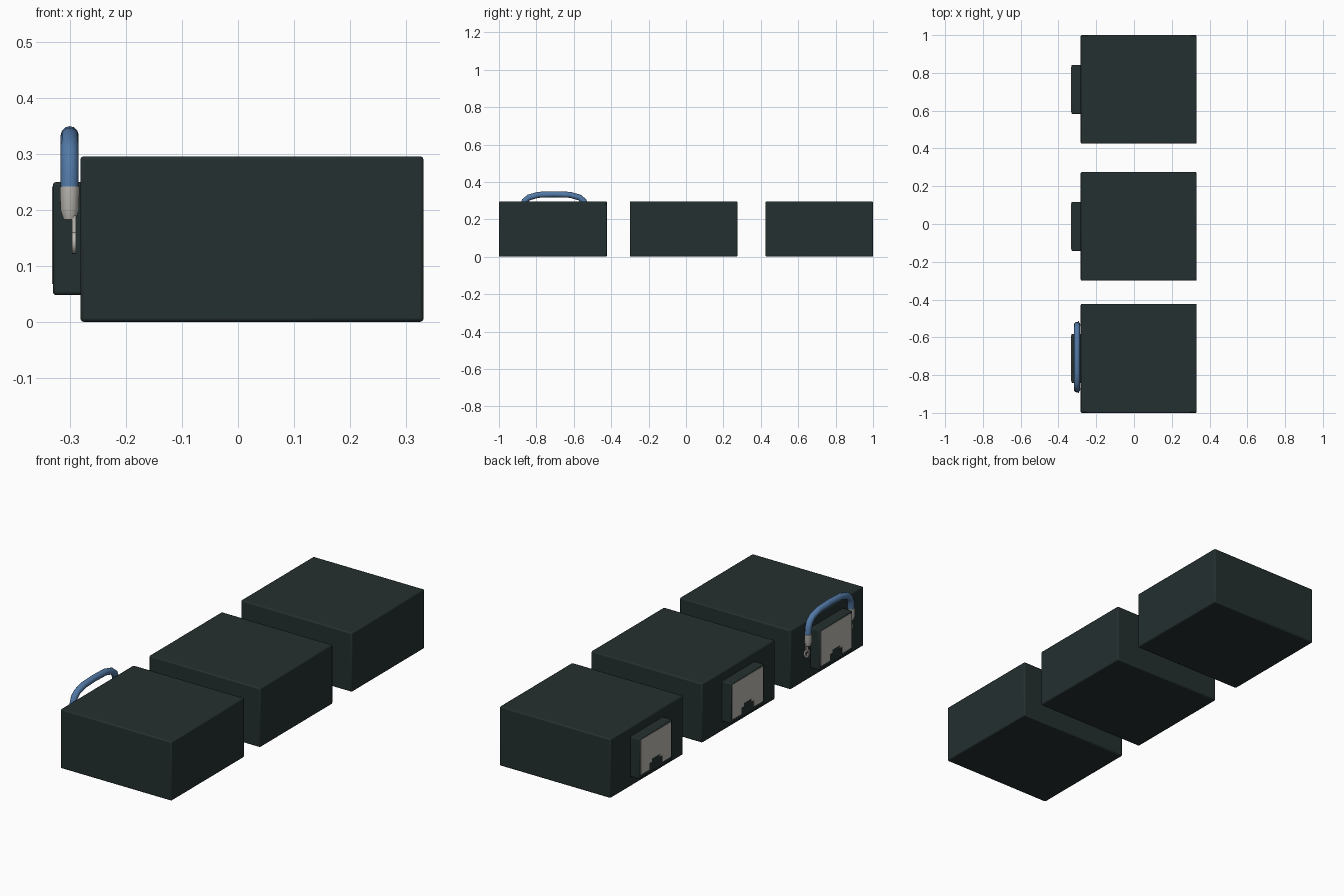
import bpy, bmesh, math
from mathutils import Vector

if "Cube" in bpy.data.objects:
    bpy.data.objects.remove(bpy.data.objects["Cube"])


def material(name, rgb):
    m = bpy.data.materials.new(name)
    m.diffuse_color = (*rgb, 1)
    m.use_nodes = True
    m.node_tree.nodes["Principled BSDF"].inputs["Base Color"].default_value = m.diffuse_color
    return m


DARK = material("dark casing", (0.018, 0.029, 0.029))
METAL = material("pale metal", (0.50, 0.48, 0.44))
BLUE = material("blue insulation", (0.085, 0.19, 0.38))


def finish(name, bm, mat, bevel=0, segments=2):
    bmesh.ops.recalc_face_normals(bm, faces=bm.faces)
    me = bpy.data.meshes.new(name)
    bm.to_mesh(me)
    bm.free()
    ob = bpy.data.objects.new(name, me)
    bpy.context.collection.objects.link(ob)
    me.materials.append(mat)
    if bevel:
        mod = ob.modifiers.new("soft edges", "BEVEL")
        mod.width = bevel
        mod.segments = segments
    bpy.ops.object.select_all(action="DESELECT")
    ob.select_set(True)
    bpy.context.view_layer.objects.active = ob
    bpy.ops.object.shade_smooth_by_angle(angle=math.radians(40))
    return ob


def box(name, lo, hi, mat, bevel):
    bm = bmesh.new()
    bmesh.ops.create_cube(bm, size=1)
    for v in bm.verts:
        v.co = [(a + b) / 2 + c * (b - a) for a, b, c in zip(lo, hi, v.co)]
    return finish(name, bm, mat, bevel)


def plate(name, outline, x0, x1, mat):
    """Extrude a (y, z) outline from x0 to x1."""
    bm = bmesh.new()
    face = bm.faces.new([bm.verts.new((x0, y, z)) for y, z in outline])
    ext = bmesh.ops.extrude_face_region(bm, geom=[face])
    for v in ext["geom"]:
        if isinstance(v, bmesh.types.BMVert):
            v.co.x = x1
    return finish(name, bm, mat)


def tube(name, path, radii, mat, sides=12):
    """Sweep a circle along (y, z) points in the plane x = CABLE_X."""
    bm = bmesh.new()
    pts = [Vector((CABLE_X, y, z)) for y, z in path]
    rings = []
    for i, p in enumerate(pts):
        t = (pts[min(i + 1, len(pts) - 1)] - pts[max(i - 1, 0)]).normalized()
        side = Vector((1, 0, 0))
        up = t.cross(side)
        rings.append([bm.verts.new(p + radii[i] * (side * math.cos(a) + up * math.sin(a)))
                      for a in (2 * math.pi * k / sides for k in range(sides))])
    for a, b in zip(rings, rings[1:]):
        for k in range(sides):
            n = (k + 1) % sides
            bm.faces.new((a[k], a[n], b[n], b[k]))
    bm.faces.new(rings[0])
    bm.faces.new(rings[-1])
    return finish(name, bm, mat)


# Three battery boxes, each with a connector block and contact plate on the left
for i, (y0, y1) in enumerate(((-1, -0.423), (-0.30, 0.275), (0.425, 1))):
    c = (y0 + y1) / 2
    box(f"battery_case_{i}", (-0.282, y0, 0), (0.332, y1, 0.296), DARK, 0.006)
    box(f"connector_block_{i}", (-0.331, c - 0.13, 0.048), (-0.275, c + 0.13, 0.25), DARK, 0.005)
    half = [(0.05, 0.068), (0.05, 0.10), (0.03, 0.10), (0.03, 0.115)]
    outline = [(-0.12, 0.242), (-0.12, 0.068)] + [(-y, z) for y, z in half] \
        + half[::-1] + [(0.12, 0.068), (0.12, 0.242)]
    plate(f"contact_plate_{i}", [(c + y, z) for y, z in outline], -0.333, -0.328, METAL)

# Jumper cable arching over the first box
CABLE_X = -0.301
MID = -0.705
arc = [(0.17, 0.238), (0.168, 0.27), (0.158, 0.298), (0.135, 0.317), (0.085, 0.331)]
path = [(MID - y, z) for y, z in arc] + [(MID, 0.334)] + [(MID + y, z) for y, z in arc[::-1]]
tube("jumper_cable", path, [0.016] * len(path), BLUE)

# Crimp sleeves and ring terminals at both cable ends
for side, s in (("front", -1), ("back", 1)):
    y = MID + s * 0.17
    tube(f"{side}_crimp_sleeve", [(y, 0.242), (y, 0.20), (y, 0.183)],
         [0.0175, 0.0165, 0.011], METAL)
    plate(f"{side}_terminal_neck",
          [(y - 0.01, 0.19), (y - 0.01, 0.157), (y + 0.01, 0.157), (y + 0.01, 0.19)],
          -0.297, -0.290, METAL)
    bm = bmesh.new()
    n = 16
    loops = [[bm.verts.new((x, y + r * math.cos(2 * math.pi * k / n),
                            0.142 + r * math.sin(2 * math.pi * k / n))) for k in range(n)]
             for x, r in ((-0.297, 0.021), (-0.290, 0.021), (-0.290, 0.010), (-0.297, 0.010))]
    for j in range(4):
        a, b = loops[j], loops[(j + 1) % 4]
        for k in range(n):
            m = (k + 1) % n
            bm.faces.new((a[k], a[m], b[m], b[k]))
    finish(f"{side}_terminal_ring", bm, METAL)
